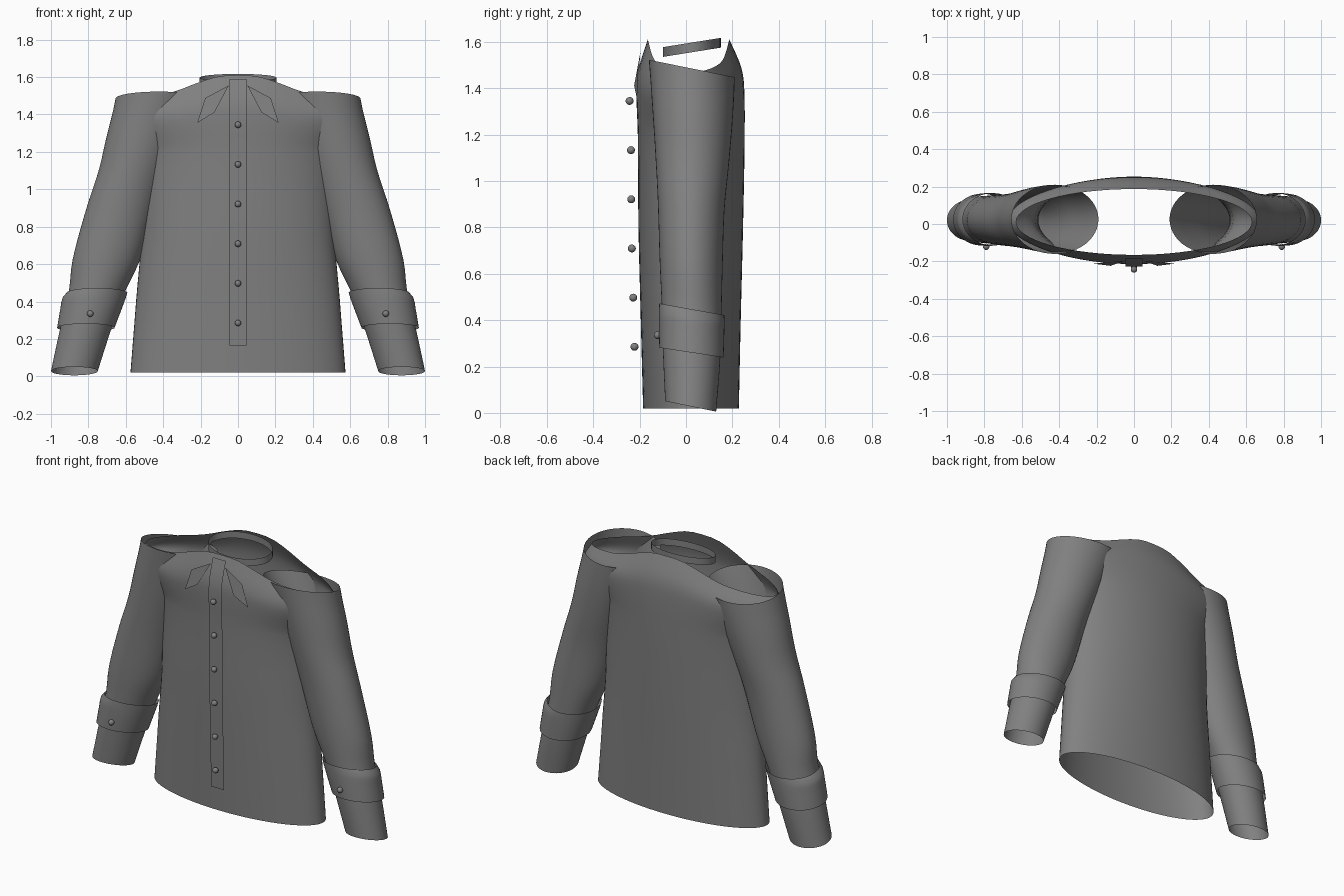
import bpy
import math

cube = bpy.data.objects.get("Cube")
if cube:
    bpy.data.objects.remove(cube, do_unlink=True)

cloth = bpy.data.materials.new("grey cloth")
cloth.use_nodes = True
GREY = (0.22, 0.22, 0.22, 1)
cloth.diffuse_color = GREY
cloth.node_tree.nodes["Principled BSDF"].inputs["Base Color"].default_value = GREY


def make(name, verts, faces, smooth=True):
    mesh = bpy.data.meshes.new(name)
    mesh.from_pydata(verts, [], faces)
    mesh.materials.append(cloth)
    obj = bpy.data.objects.new(name, mesh)
    bpy.context.collection.objects.link(obj)
    for p in mesh.polygons:
        p.use_smooth = smooth
    return obj


def sample(rows, z):
    """Smoothly interpolate the station rows (first column is height)."""
    z = min(max(z, rows[0][0]), rows[-1][0])
    i = max(k for k in range(len(rows) - 1) if rows[k][0] <= z)
    a, b = rows[i], rows[i + 1]
    before, after = rows[max(i - 1, 0)], rows[min(i + 2, len(rows) - 1)]
    h = b[0] - a[0]
    t = (z - a[0]) / h
    out = []
    for c in range(1, len(a)):
        m0 = (b[c] - before[c]) / (b[0] - before[0]) * h
        m1 = (after[c] - a[c]) / (after[0] - a[0]) * h
        out.append((2*t**3 - 3*t**2 + 1) * a[c] + (t**3 - 2*t**2 + t) * m0
                   + (3*t**2 - 2*t**3) * b[c] + (t**3 - t**2) * m1)
    return out


def tube(name, ring, levels, n=48):
    """Open tube; ring(level, angle) gives a point."""
    verts = [ring(v, 2 * math.pi * k / n) for v in levels for k in range(n)]
    faces = [(r*n + k, r*n + (k+1) % n, (r+1)*n + (k+1) % n, (r+1)*n + k)
             for r in range(len(levels) - 1) for k in range(n)]
    return make(name, verts, faces)


def spread(a, b, count):
    return [a + (b - a) * i / (count - 1) for i in range(count)]


# Body: height, half width, front y, back y
BODY = [(0.02, 0.575, -0.185, 0.228), (0.4, 0.545, -0.195, 0.236),
        (0.8, 0.515, -0.205, 0.246), (1.2, 0.53, -0.208, 0.253),
        (1.42, 0.635, -0.214, 0.25), (1.5, 0.672, -0.2, 0.235),
        (1.61, 0.63, -0.165, 0.187)]
RIM = [(0, 1.61), (0.1, 1.605), (0.2, 1.575), (0.35, 1.52), (0.5, 1.49), (0.68, 1.46)]


def shoulder(x, z):
    """Lower the top of the body toward the shoulders."""
    if z < 1.2:
        return z
    return 1.2 + (z - 1.2) * (sample(RIM, abs(x))[0] - 1.2) / 0.41


def body_ring(z, a):
    hx, front, back = sample(BODY, z)
    x = hx * math.cos(a)
    return x, (front + back) / 2 + (back - front) / 2 * math.sin(a), shoulder(x, z)


def front_y(x, z):
    hx, front, back = sample(BODY, z)
    return (front + back) / 2 - (back - front) / 2 * math.sqrt(1 - (x / hx) ** 2)


tube("body", body_ring, spread(0.02, 1.2, 16) + spread(1.23, 1.61, 14), 64)


# Neck band
def neck_ring(height, a):
    y = 0.025 + 0.125 * math.sin(a)
    return 0.205 * math.cos(a), y, 1.555 + 0.16 * (y - 0.025) + height


tube("neck_band", neck_ring, [0, 0.042])

# Sleeves: height, inner x, outer x, front y, back y, front-to-back drop
SLEEVE = [(0.028, 0.75, 1.0, -0.09, 0.13, 0.045), (0.26, 0.675, 0.95, -0.1, 0.148, 0.045),
          (0.45, 0.605, 0.905, -0.105, 0.153, 0.045), (0.62, 0.525, 0.885, -0.113, 0.157, 0.045),
          (0.9, 0.44, 0.81, -0.122, 0.166, 0.05), (1.1, 0.37, 0.745, -0.133, 0.185, 0.06),
          (1.28, 0.29, 0.703, -0.145, 0.2, 0.07), (1.42, 0.225, 0.668, -0.155, 0.208, 0.075),
          (1.485, 0.19, 0.655, -0.16, 0.21, 0.075)]
CUFF = [(0.26, 0.66, 0.967, -0.115, 0.162, 0.042), (0.36, 0.622, 0.95, -0.117, 0.165, 0.045),
        (0.42, 0.6, 0.938, -0.117, 0.166, 0.048), (0.447, 0.592, 0.915, -0.115, 0.165, 0.05)]


def limb_ring(rows, side):
    def ring(z, a):
        x0, x1, y0, y1, drop = sample(rows, z)
        return (side * ((x0 + x1) / 2 + (x1 - x0) / 2 * math.cos(a)),
                (y0 + y1) / 2 + (y1 - y0) / 2 * math.sin(a),
                z - drop / 2 * math.sin(a))
    return ring


def button(name, x, y, z):
    bpy.ops.mesh.primitive_uv_sphere_add(segments=16, ring_count=10, radius=0.017,
                                         location=(x, y, z))
    obj = bpy.context.object
    obj.name = name
    obj.data.materials.append(cloth)
    bpy.ops.object.shade_smooth()


POINT = [(0.05, 1.555), (0.175, 1.488), (0.218, 1.355), (0.125, 1.412)]
for side, label in ((1, "left"), (-1, "right")):
    tube(label + "_sleeve", limb_ring(SLEEVE, side), spread(0.028, 1.485, 28))
    tube(label + "_cuff", limb_ring(CUFF, side), spread(0.26, 0.447, 8))
    button(label + "_cuff_button", side * 0.79, -0.122, 0.335)
    # Collar point lying on the chest
    make(label + "_collar_point",
         [(side * x, front_y(x, z) - 0.014, z) for x, z in POINT], [(0, 1, 2, 3)], False)

# Button strip following the front
heights = spread(0.165, 1.59, 24)
strip = [(x, front_y(0, z) - 0.012, z) for z in heights for x in (-0.045, 0.045)]
make("button_strip", strip, [(2*i, 2*i + 1, 2*i + 3, 2*i + 2) for i in range(len(heights) - 1)])

# Front buttons
for i, z in enumerate(spread(0.285, 1.345, 6)):
    button("front_button_%d" % (i + 1), 0, front_y(0, z) - 0.03, z)
